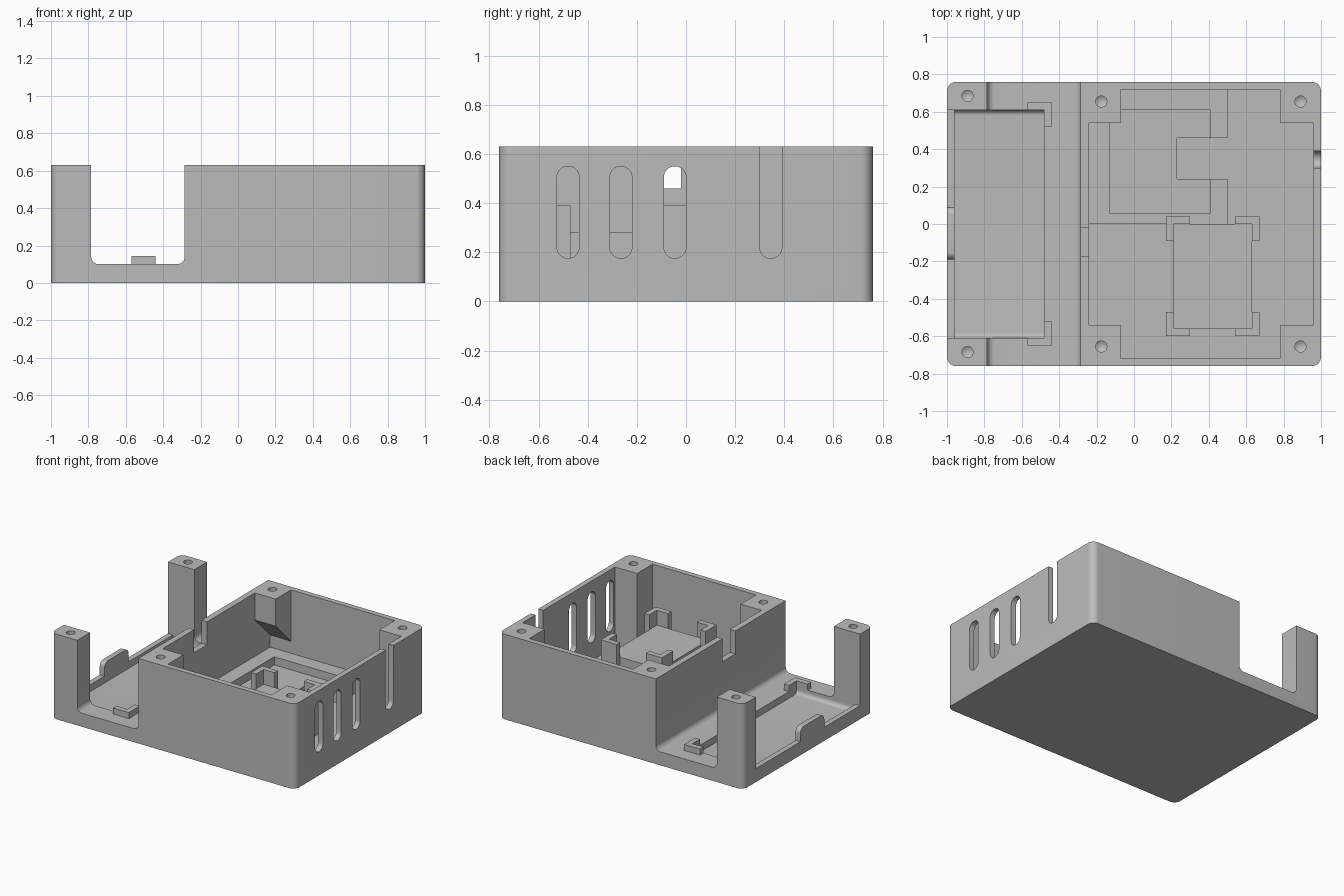
import bpy, bmesh
from math import sin, cos, pi
from mathutils import Matrix

cube = bpy.data.objects.get("Cube")
if cube:
    bpy.data.objects.remove(cube, do_unlink=True)

grey = bpy.data.materials.new("matte grey")
grey.use_nodes = True
grey.diffuse_color = (0.5, 0.5, 0.5, 1)
grey.node_tree.nodes["Principled BSDF"].inputs["Base Color"].default_value = (0.5, 0.5, 0.5, 1)


def link(name, bm):
    bmesh.ops.recalc_face_normals(bm, faces=bm.faces)
    mesh = bpy.data.meshes.new(name)
    bm.to_mesh(mesh)
    bm.free()
    mesh.materials.append(grey)
    ob = bpy.data.objects.new(name, mesh)
    bpy.context.collection.objects.link(ob)
    return ob


def prism(name, pts, axis, lo, hi):
    """Extrude a 2D outline along an axis from lo to hi."""
    place = {"x": lambda u, v, w: (w, u, v),
             "y": lambda u, v, w: (u, w, v),
             "z": lambda u, v, w: (u, v, w)}[axis]
    bm = bmesh.new()
    ends = [[bm.verts.new(place(u, v, w)) for u, v in pts] for w in (lo, hi)]
    bm.faces.new(ends[0])
    bm.faces.new(ends[1])
    for i in range(len(pts)):
        j = (i + 1) % len(pts)
        bm.faces.new((ends[0][i], ends[0][j], ends[1][j], ends[1][i]))
    return link(name, bm)


def rounded(u0, u1, v0, v1, r, seg=8):
    """Rectangle outline with rounded corners."""
    pts = []
    for k, (u, v) in enumerate(((u1 - r, v1 - r), (u0 + r, v1 - r), (u0 + r, v0 + r), (u1 - r, v0 + r))):
        for i in range(seg + 1):
            a = pi / 2 * (k + i / seg)
            p = (u + r * cos(a), v + r * sin(a))
            if not pts or abs(p[0] - pts[-1][0]) + abs(p[1] - pts[-1][1]) > 1e-5:
                pts.append(p)
    if abs(pts[0][0] - pts[-1][0]) + abs(pts[0][1] - pts[-1][1]) < 1e-5:
        pts.pop()
    return pts


def box(name, x0, x1, y0, y1, z0, z1):
    return prism(name, [(x0, y0), (x1, y0), (x1, y1), (x0, y1)], "z", z0, z1)


def drill(x, y):
    """Round screw hole with a pointed bottom."""
    bm = bmesh.new()
    bmesh.ops.create_cone(bm, cap_ends=True, segments=24, radius1=0.03, radius2=0.03,
                          depth=0.16, matrix=Matrix.Translation((x, y, 0.63)))
    bottom = min((f for f in bm.faces if len(f.verts) > 4), key=lambda f: f.calc_center_median().z)
    tip = bmesh.ops.poke(bm, faces=[bottom])["verts"][0]
    tip.co.z -= 0.02
    return link("drill", bm)


def carve(ob, cutters):
    """Subtract the cutters, bake the result and discard them."""
    for c in cutters:
        c.hide_render = True
        mod = ob.modifiers.new("cut", "BOOLEAN")
        mod.operation, mod.solver, mod.object = "DIFFERENCE", "EXACT", c
    bpy.context.view_layer.update()
    baked = bpy.data.meshes.new_from_object(ob.evaluated_get(bpy.context.evaluated_depsgraph_get()))
    ob.modifiers.clear()
    ob.data = baked
    for c in cutters:
        bpy.data.objects.remove(c, do_unlink=True)


def bracket(name, x, y, sx, sy, z0, z1, leg=0.13, t=0.04):
    """L-shaped corner clip; x, y is the outer corner, sx, sy point inwards."""
    outline = [(0, 0), (leg, 0), (leg, t), (t, t), (t, leg), (0, leg)]
    return prism(name, [(x + sx * u, y + sy * v) for u, v in outline], "z", z0, z1)


FLOOR, TOP = 0.04, 0.63
parts = []

# Outer case with open side bay, main chamber, vents and screw holes
case = prism("case", rounded(-1, 1, -0.76, 0.76, 0.05), "z", 0, TOP)
cuts = [
    prism("channel", rounded(-0.785, -0.285, 0.1, 0.9, 0.04), "y", -1, 1),
    box("bay_opening", -1.1, -0.5, -0.61, 0.61, 0.1, 0.9),
    prism("bay_pocket", rounded(-0.61, 0.61, 0.05, 0.3, 0.03), "x", -0.96, -0.48),
    box("chamber_long", -0.24, 0.96, -0.54, 0.54, FLOOR, 0.9),
    box("chamber_wide", -0.07, 0.78, -0.72, 0.72, FLOOR, 0.9),
    prism("post_undercut", [(0.53, FLOOR), (0.72, FLOOR), (0.72, 0.25), (0.53, 0.44)], "x", -0.24, -0.06),
    box("cable_notch", -0.4, -0.2, -0.17, -0.02, 0.46, 0.9),
    prism("open_slot", rounded(0.3, 0.39, 0.175, 0.9, 0.045), "x", 0.9, 1.1),
]
for y in (-0.48, -0.265, -0.045):
    cuts.append(prism("vent", rounded(y - 0.045, y + 0.045, 0.175, 0.55, 0.045), "x", 0.9, 1.1))
for x, y in ((-0.89, 0.685), (-0.175, 0.655), (0.89, 0.655)):
    cuts += [drill(x, y), drill(x, -y)]
carve(case, cuts)
parts.append(case)

# Rounded tab on the low bay wall
parts.append(prism("bay_tab", rounded(-0.19, 0.09, 0.02, 0.2, 0.04), "x", -1, -0.96))

# Framed seat with a finger recess in the rear of the chamber
seat = box("rear_seat", -0.26, 0.5, 0, 0.74, 0.02, 0.16)
carve(seat, [box("seat_pocket", -0.13, 0.41, 0.06, 0.61, 0.1, 0.5),
             box("finger_recess", 0.23, 0.6, 0.24, 0.46, FLOOR, 0.5)])
parts.append(seat)

# Raised platform and its four corner clips
parts.append(box("platform", 0.21, 0.63, -0.56, 0, 0.02, 0.28))
for side, x, sx in (("right", 0.17, 1), ("left", 0.67, -1)):
    for end, y, sy in (("front", -0.6, 1), ("back", 0.04, -1)):
        parts.append(bracket(f"platform_clip_{end}_{side}", x, y, sx, sy, 0.02, 0.39))

# Two corner clips on the bay floor
for end, y, sy in (("front", -0.65, 1), ("back", 0.65, -1)):
    parts.append(bracket(f"bay_clip_{end}", -0.44, y, -1, sy, 0.06, 0.145))

# Smooth the fillets, keep the edges crisp
bpy.ops.object.select_all(action="DESELECT")
for ob in parts:
    ob.select_set(True)
bpy.context.view_layer.objects.active = case
bpy.ops.object.shade_smooth_by_angle(angle=pi / 6)
